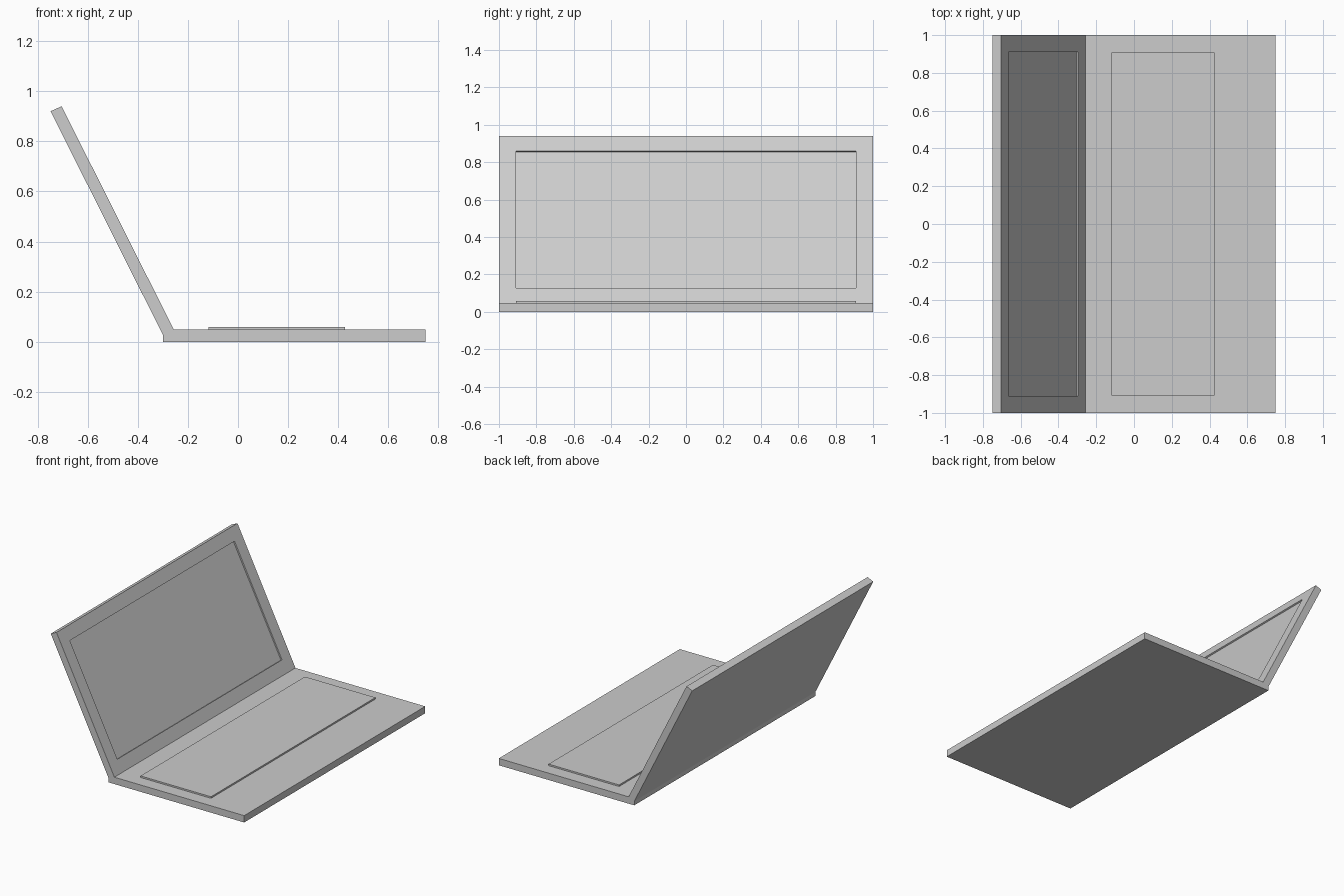
import bpy
import bmesh
from mathutils import Vector

cube = bpy.data.objects.get("Cube")
if cube:
    bpy.data.objects.remove(cube)

GREY = 0.604
grey = bpy.data.materials.new("light grey")
grey.use_nodes = True
grey.diffuse_color = (GREY, GREY, GREY, 1)
grey.node_tree.nodes["Principled BSDF"].inputs["Base Color"].default_value = (GREY, GREY, GREY, 1)


def extrude_profile(profile, half_width):
    """Solid made by sweeping an x-z outline along y."""
    bm = bmesh.new()
    face = bm.faces.new([bm.verts.new((x, -half_width, z)) for x, z in profile])
    swept = bmesh.ops.extrude_face_region(bm, geom=[face], use_keep_orig=True)
    verts = [g for g in swept["geom"] if isinstance(g, bmesh.types.BMVert)]
    bmesh.ops.translate(bm, verts=verts, vec=(0, 2 * half_width, 0))
    bmesh.ops.recalc_face_normals(bm, faces=bm.faces[:])
    bm.normal_update()
    return bm


def make_object(name, bm):
    mesh = bpy.data.meshes.new(name)
    bm.to_mesh(mesh)
    bm.free()
    mesh.materials.append(grey)
    obj = bpy.data.objects.new(name, mesh)
    bpy.context.collection.objects.link(obj)
    return obj


# Base and opened lid share one folded outline
body = extrude_profile([(-0.3, 0), (0.748, 0), (0.748, 0.048), (-0.256, 0.048),
                        (-0.704, 0.94), (-0.748, 0.92), (-0.3, 0.028)], 1)

# Screen: inset the inner lid face, then sink it into the bezel
lid_normal = Vector((0.894, 0, 0.447))
screen = max(body.faces, key=lambda f: f.normal.dot(lid_normal))
bmesh.ops.inset_region(body, faces=[screen], thickness=0.09, use_even_offset=True)
sunk = bmesh.ops.extrude_discrete_faces(body, faces=[screen])["faces"][0]
bmesh.ops.translate(body, verts=sunk.verts[:], vec=lid_normal * -0.01)
make_object("base_and_lid", body)

# Raised keyboard plate
plate = extrude_profile([(-0.118, 0.046), (0.427, 0.046), (0.427, 0.059), (-0.118, 0.059)], 0.908)
make_object("keyboard_plate", plate)
